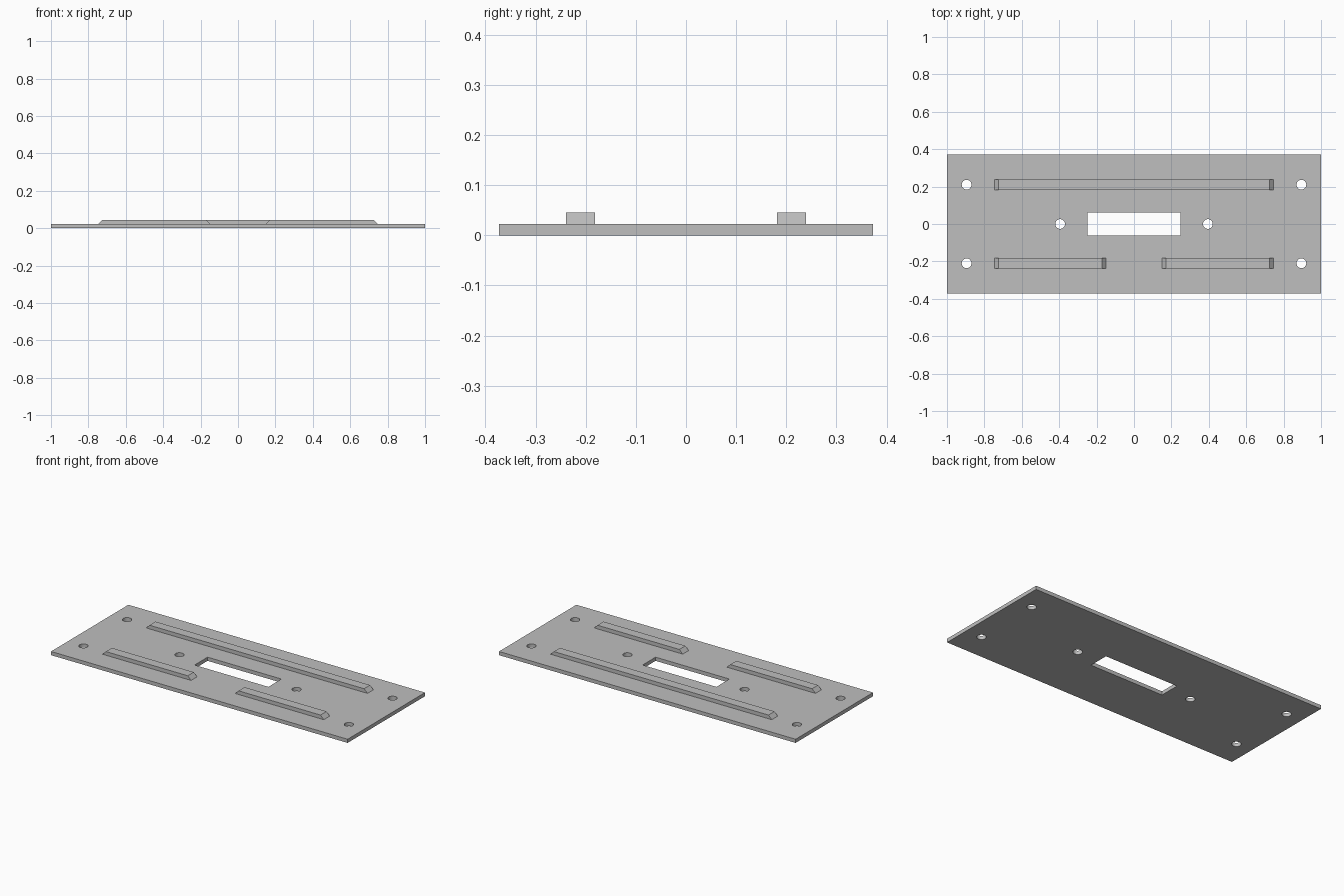
import bpy
import bmesh
from math import radians
from mathutils import Matrix, Vector

cube = bpy.data.objects.get("Cube")
if cube:
    bpy.data.objects.remove(cube, do_unlink=True)

PLATE_TOP = 0.0225
RIB_TOP = 0.045

grey = bpy.data.materials.new("plain grey")
grey.use_nodes = True
colour = (0.52, 0.52, 0.52, 1)
grey.diffuse_color = colour
grey.node_tree.nodes["Principled BSDF"].inputs["Base Color"].default_value = colour


def make_object(name, bm):
    bmesh.ops.recalc_face_normals(bm, faces=bm.faces)
    mesh = bpy.data.meshes.new(name)
    bm.to_mesh(mesh)
    bm.free()
    mesh.materials.append(grey)
    obj = bpy.data.objects.new(name, mesh)
    bpy.context.collection.objects.link(obj)
    return obj


def add_box(bm, size, centre):
    matrix = Matrix.Translation(centre) @ Matrix.Diagonal((*size, 1))
    bmesh.ops.create_cube(bm, size=1, matrix=matrix)


def make_rib(name, x0, x1, y):
    """Straight rib with sloping ends, extruded from its side profile."""
    bm = bmesh.new()
    slope = RIB_TOP - PLATE_TOP
    profile = [(x0, PLATE_TOP), (x1, PLATE_TOP), (x1 - slope, RIB_TOP), (x0 + slope, RIB_TOP)]
    face = bm.faces.new([bm.verts.new((x, y - 0.029, z)) for x, z in profile])
    grown = bmesh.ops.extrude_face_region(bm, geom=[face])["geom"]
    verts = [v for v in grown if isinstance(v, bmesh.types.BMVert)]
    bmesh.ops.translate(bm, verts=verts, vec=Vector((0, 0.058, 0)))
    return make_object(name, bm)


# Base plate
bm = bmesh.new()
add_box(bm, (2, 0.745, PLATE_TOP), (0, 0, PLATE_TOP / 2))
plate = make_object("base_plate", bm)

# Cutter for the central slot and the six screw holes
bm = bmesh.new()
add_box(bm, (0.498, 0.125, 0.2), (0, 0, 0))
holes = [(sx * 0.895, sy * 0.21) for sx in (-1, 1) for sy in (-1, 1)]
holes += [(-0.395, 0), (0.395, 0)]
for x, y in holes:
    bmesh.ops.create_cone(bm, cap_ends=True, segments=32, radius1=0.026, radius2=0.026,
                          depth=0.2, matrix=Matrix.Translation((x, y, 0)))
cutter = make_object("hole_cutter", bm)
cutter.hide_render = True

cut = plate.modifiers.new("holes", "BOOLEAN")
cut.operation = "DIFFERENCE"
cut.solver = "EXACT"
cut.object = cutter
bpy.context.view_layer.objects.active = plate
plate.select_set(True)
bpy.ops.object.modifier_apply(modifier=cut.name)
bpy.data.objects.remove(cutter, do_unlink=True)
bpy.ops.object.shade_smooth_by_angle(angle=radians(30))

# Raised ribs
make_rib("back_rib", -0.746, 0.746, 0.21)
make_rib("front_right_rib", -0.746, -0.149, -0.21)
make_rib("front_left_rib", 0.149, 0.746, -0.21)
